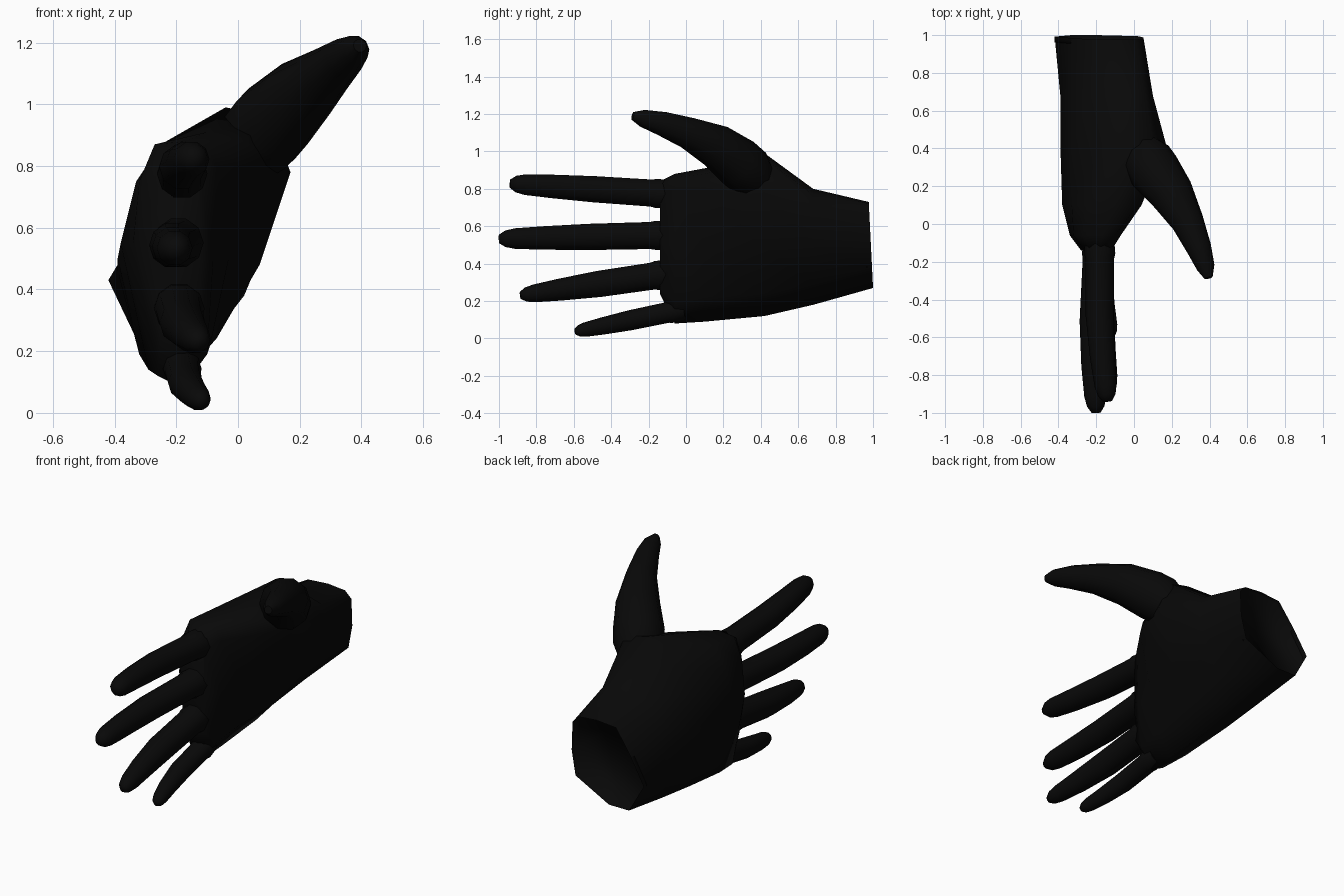
import bpy, bmesh, math
from mathutils import Vector

default = bpy.data.objects.get("Cube")
if default:
    bpy.data.objects.remove(default, do_unlink=True)

# Single matt black colour
black = bpy.data.materials.new("black")
black.use_nodes = True
color = (0.0025, 0.0025, 0.0025, 1)
black.diffuse_color = color
shader = black.node_tree.nodes["Principled BSDF"]
shader.inputs["Base Color"].default_value = color
shader.inputs["Roughness"].default_value = 0.9


def finish(name, bm, angle):
    bmesh.ops.recalc_face_normals(bm, faces=bm.faces[:])
    mesh = bpy.data.meshes.new(name)
    bm.to_mesh(mesh)
    bm.free()
    mesh.materials.append(black)
    obj = bpy.data.objects.new(name, mesh)
    bpy.context.collection.objects.link(obj)
    bpy.ops.object.select_all(action='DESELECT')
    obj.select_set(True)
    bpy.context.view_layer.objects.active = obj
    bpy.ops.object.shade_smooth_by_angle(angle=math.radians(angle))


def loft(bm, rings):
    """Skin a list of equally sized point rings, close both ends, return the first cap."""
    loops = [[bm.verts.new(p) for p in ring] for ring in rings]
    for low, high in zip(loops, loops[1:]):
        for i in range(len(low)):
            j = (i + 1) % len(low)
            bm.faces.new((low[i], low[j], high[j], high[i]))
    bm.faces.new(loops[-1])
    return bm.faces.new(loops[0])


def tube(name, path, sides=10):
    """Tapered limb; path entries are x, y, z, radius."""
    centers = [Vector(p[:3]) for p in path]
    rings = []
    for i, (center, point) in enumerate(zip(centers, path)):
        ahead = centers[min(i + 1, len(path) - 1)]
        behind = centers[max(i - 1, 0)]
        along = (ahead - behind).normalized()
        side = along.cross(Vector((0, 0, 1))).normalized()
        up = side.cross(along)
        ring = []
        for k in range(sides):
            a = math.tau * k / sides
            ring.append(center + point[3] * (side * math.cos(a) + up * math.sin(a)))
        rings.append(ring)
    bm = bmesh.new()
    loft(bm, rings)
    finish(name, bm, 60)


# Palm: cross-sections from wrist to knuckles, each an x, z outline
sections = {
    1.0: [(-.1, .73), (-.23, .72), (-.33, .58), (-.42, .43), (-.33, .27),
          (-.2, .27), (.02, .38), (.05, .52), (.05, .68), (.01, .72)],
    .68: [(-.02, .8), (-.23, .77), (-.33, .64), (-.39, .46), (-.32, .22),
          (-.18, .18), (-.05, .29), (.07, .5), (.1, .68), (.06, .77)],
    .42: [(-.04, .99), (-.19, .87), (-.33, .73), (-.39, .5), (-.32, .19),
          (-.18, .12), (-.07, .24), (.07, .48), (.17, .78), (.1, .96)],
    .1: [(-.1, .91), (-.25, .87), (-.33, .75), (-.38, .55), (-.29, .14),
         (-.18, .09), (-.09, .22), (-.03, .5), (.04, .8), (.02, .88)],
    -.06: [(-.17, .88), (-.27, .87), (-.32, .75), (-.34, .55), (-.26, .12),
           (-.18, .08), (-.1, .19), (-.08, .5), (-.07, .8), (-.1, .86)],
    -.14: [(-.18, .84), (-.23, .82), (-.26, .73), (-.28, .55), (-.25, .28),
           (-.19, .24), (-.13, .28), (-.12, .5), (-.12, .75), (-.13, .82)],
}
rings = []
for y, outline in sections.items():
    lean = 0.05 if y == 1 else 0
    rings.append([(x, y - lean * (z - .27), z) for x, z in outline])
bm = bmesh.new()
wrist_cap = loft(bm, rings)
# Shallow hollow in the wrist end
bmesh.ops.inset_region(bm, faces=[wrist_cap], thickness=0.08)
for v in wrist_cap.verts:
    v.co.y -= 0.03
finish("palm", bm, 110)

# Fingers: base point, tip point, base radius, tip radius
fingers = {
    "index_finger": ((-.18, -.12, .773), (-.14, -.94, .828), .076, .058),
    "middle_finger": ((-.19, -.12, .552), (-.2, -1, .532), .076, .058),
    "ring_finger": ((-.19, -.12, .342), (-.125, -.885, .23), .076, .05),
    "little_finger": ((-.18, -.06, .147), (-.115, -.592, .036), .058, .04),
}
for name, (base, tip, r0, r1) in fingers.items():
    base, tip = Vector(base), Vector(tip)
    path = []
    # Collar, gently swelling shaft, rounded end
    for t, r in ((-.08, r0), (.045, r0 * 1.08), (.08, r0), (.45, r0 * .97),
                 (.72, r0 * .45 + r1 * .55), (.9, r1), (.96, r1 * .8), (1, r1 * .4)):
        c = base.lerp(tip, t)
        c.x -= 0.02 * math.sin(math.pi * max(t, 0))
        path.append((*c, r))
    tube(name, path)

# Thumb, sunk into the top of the palm
tube("thumb", [
    (.03, .4, .83, .1), (.07, .34, .89, .135),
    (.11, .28, .94, .138), (.2, .16, 1.03, .118), (.285, .01, 1.1, .086),
    (.345, -.13, 1.15, .066), (.38, -.23, 1.177, .048), (.395, -.285, 1.19, .022)])
